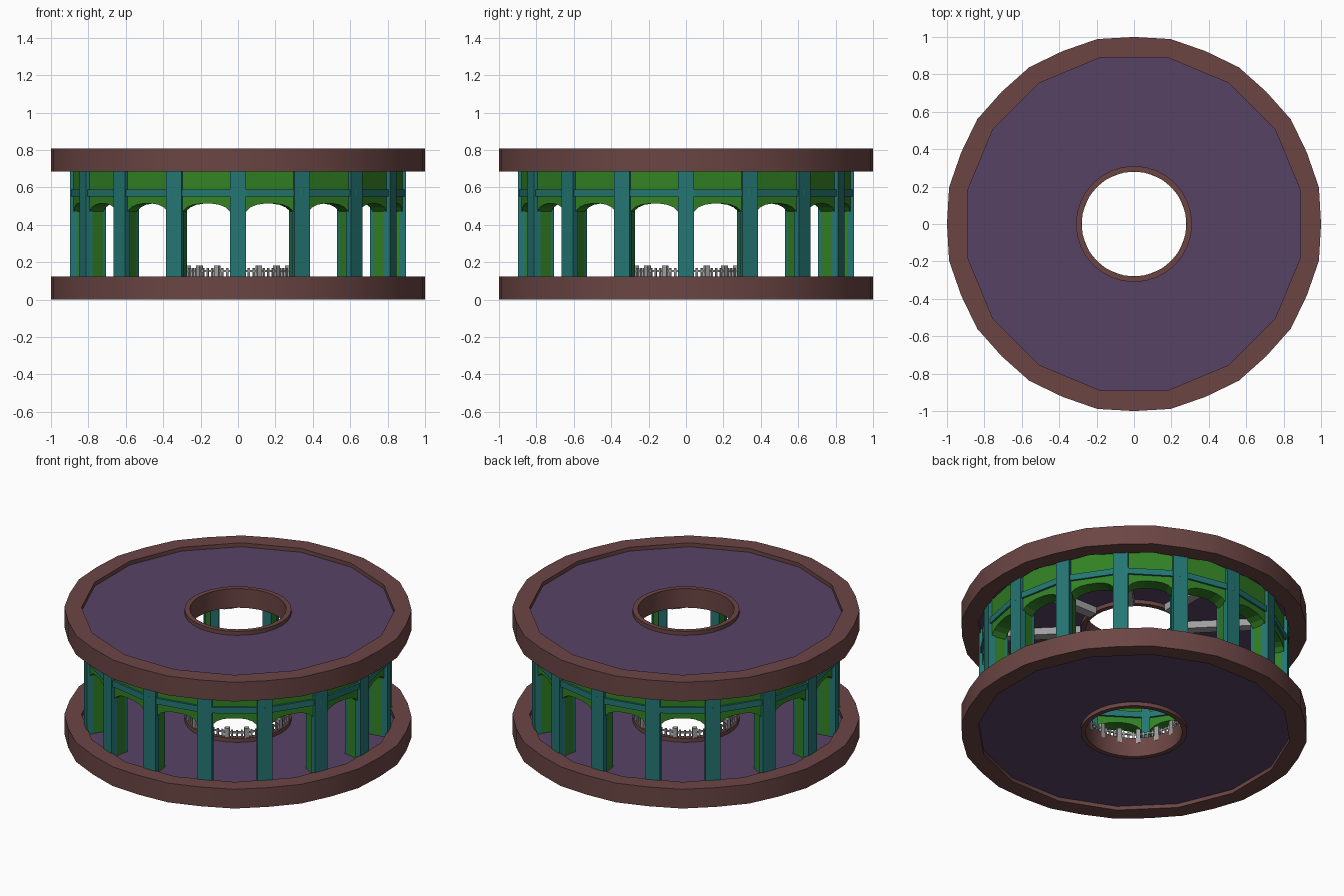
import bpy, bmesh, math
from math import sin, cos, tan, pi

if "Cube" in bpy.data.objects:
    bpy.data.objects.remove(bpy.data.objects["Cube"], do_unlink=True)


def material(name, rgb):
    m = bpy.data.materials.new(name)
    m.use_nodes = True
    m.diffuse_color = (*rgb, 1)
    bsdf = m.node_tree.nodes["Principled BSDF"]
    bsdf.inputs["Base Color"].default_value = (*rgb, 1)
    bsdf.inputs["Roughness"].default_value = 0.8
    return m


BROWN = material("brown rim", (0.145, 0.06, 0.057))
PURPLE = material("purple slab", (0.095, 0.055, 0.13))
TEAL = material("teal frame", (0.017, 0.18, 0.17))
GREEN = material("green wall", (0.032, 0.22, 0.018))
GREY = material("grey stone", (0.35, 0.35, 0.35))

BAYS = 16
STEP = 2 * pi / BAYS
columns = [i * STEP for i in range(BAYS)]
bays = [a + STEP / 2 for a in columns]


def finish(name, bm, mat, smooth=False):
    bmesh.ops.recalc_face_normals(bm, faces=bm.faces)
    mesh = bpy.data.meshes.new(name)
    bm.to_mesh(mesh)
    bm.free()
    mesh.materials.append(mat)
    ob = bpy.data.objects.new(name, mesh)
    bpy.context.collection.objects.link(ob)
    if smooth:
        bpy.ops.object.select_all(action="DESELECT")
        ob.select_set(True)
        bpy.context.view_layer.objects.active = ob
        bpy.ops.object.shade_smooth_by_angle(angle=math.radians(30))
    return ob


def ring(name, inner, outer, z0, z1, mat, smooth=False):
    """Square-section ring; inner and outer are (even, odd) vertex radii."""
    bm = bmesh.new()
    n = 2 * BAYS
    loops = []
    for i in range(n):
        a = i * 2 * pi / n
        section = [(inner, z0), (outer, z0), (outer, z1), (inner, z1)]
        loops.append([bm.verts.new((r[i % 2] * sin(a), -r[i % 2] * cos(a), z))
                      for r, z in section])
    for i in range(n):
        p, q = loops[i], loops[(i + 1) % n]
        for k in range(4):
            j = (k + 1) % 4
            bm.faces.new((p[k], p[j], q[j], q[k]))
    return finish(name, bm, mat, smooth)


def prism(bm, angle, outline, r_in, r_out, mitre=False):
    """Extrude a (tangent, z) outline radially at the given angle."""
    sides = []
    for r in (r_out, r_in):
        limit = r * tan(STEP / 2) if mitre else 9
        row = []
        for t, z in outline:
            t = max(-limit, min(limit, t))
            row.append(bm.verts.new((r * sin(angle) + t * cos(angle),
                                     -r * cos(angle) + t * sin(angle), z)))
        sides.append(row)
    f, b = sides
    bm.faces.new(f)
    bm.faces.new(b[::-1])
    for k in range(len(f)):
        j = (k + 1) % len(f)
        bm.faces.new((f[k], f[j], b[j], b[k]))


def box(w, z0, z1):
    return [(-w, z0), (w, z0), (w, z1), (-w, z1)]


def repeat(name, angles, mat, *parts):
    bm = bmesh.new()
    for a in angles:
        for part in parts:
            prism(bm, a, *part)
    return finish(name, bm, mat)


# Floor and roof: outer rim, recessed slab, rim of the central well
flat_side = 0.908 * cos(STEP / 2)
for level, z in (("floor", 0.0), ("roof", 0.685)):
    ring(level + "_outer_rim", (flat_side, 0.908), (1.0, 1.008), z, z + 0.123, BROWN, True)
    ring(level + "_slab", (0.3, 0.3), (flat_side + 0.01, 0.918), z + 0.025, z + 0.098, PURPLE)
    ring(level + "_well_rim", (0.28, 0.28), (0.31, 0.31), z, z + 0.123, BROWN, True)

# Arched wall bays
LOW, HIGH = 0.09, 0.715
arch = [(0.13, 0.47), (0.105, 0.493), (0.07, 0.507), (0.03, 0.513)]
half = [(0.13, LOW)] + arch
opening = half + [(-t, z) for t, z in reversed(half)]
wall = [(-1, LOW), (-1, HIGH), (1, HIGH), (1, LOW)] + opening
repeat("arched_walls", bays, GREEN, (wall, 0.78, 0.87, True))

# Columns, wider on the outside than the inside
repeat("columns", columns, TEAL,
       (box(0.044, LOW, HIGH), 0.86, 0.898),
       (box(0.025, LOW, HIGH), 0.775, 0.82))

# Horizontal bands on both faces of the wall
repeat("wall_bands", bays, TEAL,
       (box(1, 0.55, 0.588), 0.86, 0.882, True),
       (box(1, 0.55, 0.588), 0.768, 0.79, True))

# Radial beams under the roof
repeat("ceiling_beams", columns[::2], GREY, (box(0.03, 0.665, 0.715), 0.31, 0.78))

# Railing around the well
repeat("railing_posts", columns, GREY, (box(0.014, 0.09, 0.182), 0.278, 0.304))
pickets = [a + STEP * k / 4 for a in columns for k in (1, 2, 3)]
repeat("railing_pickets", pickets, GREY, (box(0.005, 0.09, 0.168), 0.287, 0.297))
repeat("railing_rails", bays, GREY, (box(1, 0.148, 0.158), 0.285, 0.293, True))
